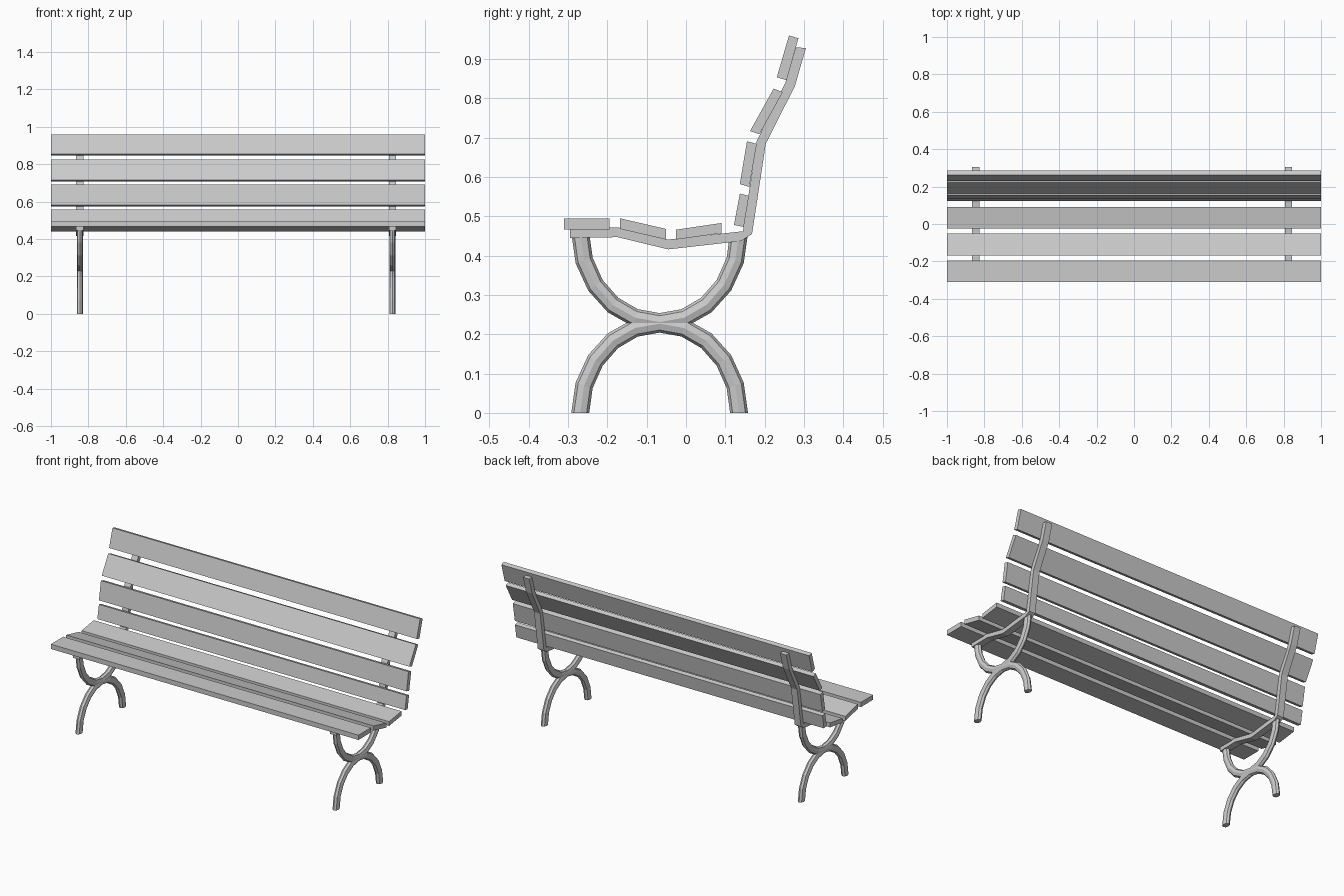
import bpy
import bmesh
from math import sin, cos, pi

if "Cube" in bpy.data.objects:
    bpy.data.objects.remove(bpy.data.objects["Cube"])


def finish(name, bm):
    bmesh.ops.recalc_face_normals(bm, faces=bm.faces)
    mesh = bpy.data.meshes.new(name)
    bm.to_mesh(mesh)
    bm.free()
    obj = bpy.data.objects.new(name, mesh)
    bpy.context.collection.objects.link(obj)
    return obj


def extrude_profile(name, profile, x0, x1):
    """Extrude a closed (y, z) profile along x."""
    bm = bmesh.new()
    a = [bm.verts.new((x0, y, z)) for y, z in profile]
    b = [bm.verts.new((x1, y, z)) for y, z in profile]
    bm.faces.new(a)
    bm.faces.new(b[::-1])
    n = len(profile)
    for i in range(n):
        j = (i + 1) % n
        bm.faces.new((a[i], b[i], b[j], a[j]))
    return finish(name, bm)


def arch(name, x, base_z, direction, segments=10, sides=8):
    """Half-ring tube, opening down (direction 1) or up (direction -1)."""
    bm = bmesh.new()
    rings = []
    for i in range(segments + 1):
        t = pi * i / segments
        ring = []
        for k in range(sides):
            a = 2 * pi * k / sides
            off = 0.0228 * cos(a)
            ring.append(bm.verts.new((x + 0.017 * sin(a),
                                      -0.067 + (0.202 + off) * cos(t),
                                      base_z + direction * (0.227 + off) * sin(t))))
        rings.append(ring)
    for r, s in zip(rings, rings[1:]):
        for k in range(sides):
            j = (k + 1) % sides
            bm.faces.new((r[k], r[j], s[j], s[k]))
    bm.faces.new(rings[0])
    bm.faces.new(rings[-1])
    return finish(name, bm)


# Slats: cross-section corners in (y, z)
seat_slats = [
    [(-0.31, 0.495), (-0.195, 0.495), (-0.195, 0.467), (-0.31, 0.467)],
    [(-0.168, 0.495), (-0.051, 0.468), (-0.051, 0.441), (-0.168, 0.468)],
    [(-0.025, 0.466), (0.09, 0.483), (0.09, 0.457), (-0.025, 0.441)],
]
back_slats = [
    [(0.137, 0.558), (0.16, 0.552), (0.147, 0.473), (0.122, 0.478)],
    [(0.155, 0.691), (0.18, 0.684), (0.161, 0.575), (0.137, 0.582)],
    [(0.223, 0.825), (0.246, 0.816), (0.187, 0.709), (0.163, 0.717)],
    [(0.262, 0.96), (0.286, 0.953), (0.256, 0.846), (0.231, 0.854)],
]
for kind, slats in (("seat_slat", seat_slats), ("back_slat", back_slats)):
    for i, corners in enumerate(slats):
        extrude_profile(f"{kind}_{i + 1}", corners, -1, 1)

# Bent support strip running under the seat and up the back
strip = [(-0.295, 0.445), (-0.174, 0.447), (-0.045, 0.416), (0.14, 0.437),
         (0.168, 0.455), (0.203, 0.685), (0.277, 0.831), (0.305, 0.928),
         (0.28, 0.93), (0.253, 0.84), (0.18, 0.692), (0.145, 0.462),
         (-0.045, 0.441), (-0.174, 0.472), (-0.295, 0.468)]

# Support strip and two arched legs on each side
for side, x in (("left", -0.845), ("right", 0.826)):
    extrude_profile(f"support_strip_{side}", strip, x - 0.02, x + 0.02)
    arch(f"lower_leg_arch_{side}", x, 0.0, 1)
    arch(f"upper_leg_arch_{side}", x, 0.458, -1)
